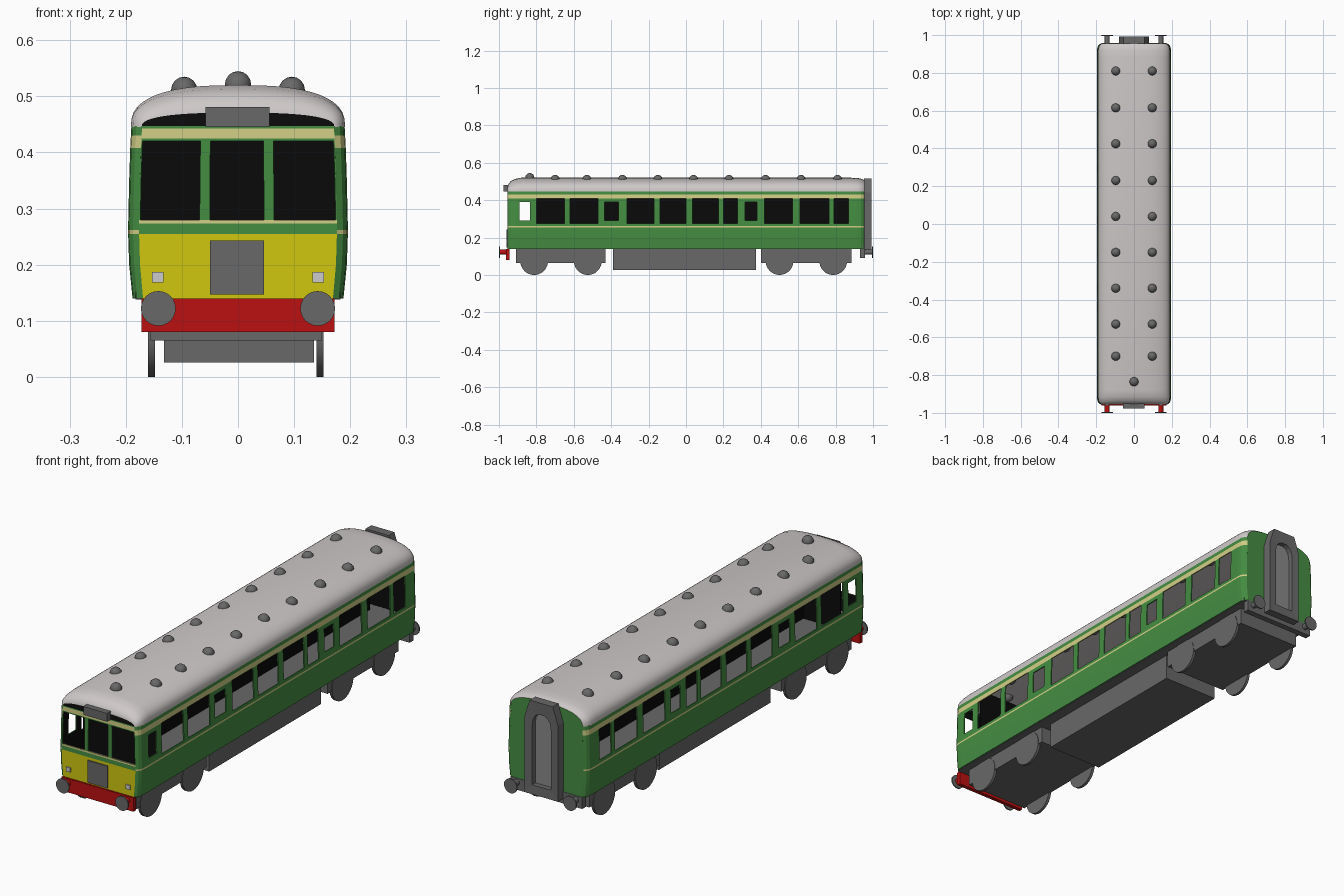
import bpy, bmesh, math
from mathutils import Vector, Matrix

if "Cube" in bpy.data.objects:
    bpy.data.objects.remove(bpy.data.objects["Cube"])


def mat(name, r, g, b):
    m = bpy.data.materials.new(name)
    m.diffuse_color = (r, g, b, 1)
    m.use_nodes = True
    m.node_tree.nodes["Principled BSDF"].inputs["Base Color"].default_value = m.diffuse_color
    return m


GREEN = mat("body green", .06, .27, .055)
CREAM = mat("cream line", .65, .63, .24)
YELLOW = mat("warning yellow", .63, .57, .005)
RED = mat("buffer red", .5, .005, .005)
ROOF = mat("roof grey", .62, .58, .58)
METAL = mat("dark grey metal", .14, .14, .14)
BLACK = mat("black interior", .003, .003, .003)
LAMP = mat("lamp grey", .6, .6, .6)
DOOR = mat("door grey", .25, .25, .25)


def finish(name, bm, mats, smooth=False, normals=True):
    if normals:
        bmesh.ops.recalc_face_normals(bm, faces=bm.faces)
    me = bpy.data.meshes.new(name)
    bm.to_mesh(me)
    bm.free()
    for m in mats:
        me.materials.append(m)
    ob = bpy.data.objects.new(name, me)
    bpy.context.collection.objects.link(ob)
    if smooth:
        bpy.ops.object.select_all(action='DESELECT')
        ob.select_set(True)
        bpy.context.view_layer.objects.active = ob
        bpy.ops.object.shade_smooth_by_angle(angle=math.radians(40))
    return ob


def box(name, x, y, z, m):
    """Box from (low, high) pairs."""
    bm = bmesh.new()
    c = [(a + b) / 2 for a, b in (x, y, z)]
    s = [b - a for a, b in (x, y, z)]
    bmesh.ops.create_cube(bm, size=1, matrix=Matrix.Translation(c) @ Matrix.Diagonal((*s, 1)))
    return finish(name, bm, [m])


def cyl(name, c, r, depth, axis, m, seg=24):
    bm = bmesh.new()
    rot = Matrix.Rotation(math.pi / 2, 4, 'Y' if axis == 'x' else 'X')
    bmesh.ops.create_cone(bm, cap_ends=True, segments=seg, radius1=r, radius2=r, depth=depth,
                          matrix=Matrix.Translation(c) @ rot)
    return finish(name, bm, [m], True)


def interp(t, pts):
    for (a, va), (b, vb) in zip(pts, pts[1:]):
        if t <= b:
            return va + (vb - va) * max(0, t - a) / (b - a)
    return pts[-1][1]


def half_width(z):
    return interp(z, [(.14, .188), (.2, .194), (.26, .196), (.35, .194), (.41, .192), (.447, .19)])


def plan(y):
    return interp(abs(y), [(.915, 1), (.935, .99), (.948, .955), (.955, .9)])


def panel(name, us, zs, pos, windows, paint, mats):
    """Wall sheet with window holes, painted by height, black inside."""
    bm = bmesh.new()
    us, zs = sorted(set(us)), sorted(set(zs))
    v = [[bm.verts.new(pos(u, z)) for z in zs] for u in us]
    for i in range(len(us) - 1):
        for j in range(len(zs) - 1):
            u, z = (us[i] + us[i + 1]) / 2, (zs[j] + zs[j + 1]) / 2
            if any(a < u < b and c < z < d for a, b, c, d in windows):
                continue
            f = bm.faces.new((v[i][j], v[i + 1][j], v[i + 1][j + 1], v[i][j + 1]))
            f.material_index = paint(z)
    ob = finish(name, bm, mats + [BLACK], normals=False)
    s = ob.modifiers.new("thickness", 'SOLIDIFY')
    s.thickness = .005
    s.offset = -1
    s.material_offset = len(mats)
    return ob


# side walls with windows
big = [(-.80, -.65), (-.62, -.47), (-.315, -.17), (-.14, 0), (.035, .175),
       (.2, .275), (.42, .57), (.61, .765), (.79, .87)]
small = [(-.89, -.835), (-.435, -.36), (.315, .38)]
wins = [(a, b, .275, .408) for a, b in big] + [(a, b, .29, .39) for a, b in small]
ends = [s * e for s in (-1, 1) for e in (.915, .935, .948, .955)]
side = panel("side_walls", ends + [e for w in wins for e in w[:2]],
             [.14, .2, .255, .262, .275, .29, .35, .39, .408, .43, .447],
             lambda y, z: (half_width(z) * plan(y), y, z), wins,
             lambda z: 1 if .255 < z < .262 or .408 < z < .43 else 0, [GREEN, CREAM])
side.modifiers.new("mirror", 'MIRROR')

# cab front with three windows
fw = [(-.173, -.068, .28, .42), (-.05, .046, .28, .42), (.064, .173, .28, .42)]
panel("cab_front", [-.175, .175] + [e for w in fw for e in w[:2]],
      [.14, .2, .255, .273, .28, .35, .42, .425, .443, .447],
      lambda x, z: (x / .175 * half_width(z) * .9, -.955, z), fw,
      lambda z: 2 if z < .255 else 1 if .273 < z < .28 or .425 < z < .443 else 0,
      [GREEN, CREAM, YELLOW])

# plain rear end
panel("rear_wall", [-.175, .175], [.14, .2, .26, .35, .447],
      lambda x, z: (-x / .175 * half_width(z) * .9, .955, z), [], lambda z: 0, [GREEN])

# domed roof, dark crescent at the front and green at the rear
bm = bmesh.new()
rings = []
for y, h in [(-.955, .026), (-.95, .041), (-.938, .056), (-.915, .068), (-.88, .075),
             (.88, .075), (.92, .073), (.943, .068), (.955, .06)]:
    ring = []
    for i in range(25):
        a = math.pi * i / 24
        c, s = math.cos(a), math.sin(a)
        x = math.copysign(abs(c) ** (2 / 2.6), c) * .191 * plan(y)
        ring.append(bm.verts.new((x, y, .445 + h * max(s, 0) ** (2 / 2.6))))
    rings.append(ring)
for r, q in zip(rings, rings[1:]):
    for i in range(24):
        bm.faces.new((r[i], r[i + 1], q[i + 1], q[i]))
bm.faces.new(rings[0]).material_index = 1
bm.faces.new(rings[-1]).material_index = 2
finish("roof", bm, [ROOF, BLACK, GREEN], True)

# roof vents
vents = [(s * .096, y, .511) for s in (-1, 1)
         for y in (.81, .615, .425, .23, .04, -.15, -.34, -.53, -.7)] + [(0, -.835, .521)]
for p in vents:
    bm = bmesh.new()
    bmesh.ops.create_uvsphere(bm, u_segments=14, v_segments=8, radius=.024, matrix=Matrix.Translation(p))
    finish("roof_vent", bm, [METAL], True)

# interior floor and dark partitions
box("floor", (-.183, .183), (-.945, .945), (.138, .2), METAL)
box("centre_partition", (-.003, .003), (-.8, .9), (.2, .42), BLACK)
box("cab_partition", (-.18, .18), (-.806, -.8), (.2, .47), BLACK)

# cab front fittings
box("destination_box", (-.058, .056), (-.977, -.94), (.445, .481), METAL)
box("front_door_plate", (-.05, .046), (-.961, -.954), (.147, .243), METAL)
box("front_beam", (-.172, .172), (-.962, -.945), (.08, .14), RED)
box("rear_beam", (-.172, .172), (.93, .957), (.09, .14), METAL)
for s in (-1, 1):
    box("marker_lamp", (s * .143 - .01, s * .143 + .01), (-.96, -.954), (.168, .187), LAMP)
    # buffers
    cyl("front_buffer_shaft", (s * .142, -.975, .122), .013, .04, 'y', RED, 16)
    cyl("front_buffer_head", (s * .142, -.997, .122), .031, .006, 'y', METAL)
    cyl("rear_buffer_shaft", (s * .142, .975, .122), .013, .04, 'y', METAL, 16)
    cyl("rear_buffer_head", (s * .142, .997, .122), .031, .006, 'y', METAL)

# rear gangway: chamfered frame around a recessed arched door
half_out = [(.08, .11), (.08, .3), (.08, .44), (.068, .478), (.055, .515), (.025, .515)]
half_in = [(.045, .15), (.045, .3), (.045, .41), (.041, .435), (.03, .453), (.014, .463)]
bm = bmesh.new()


def loop(half, y):
    return [bm.verts.new((x, y, z)) for x, z in half + [(-x, z) for x, z in reversed(half)]]


loops = [loop(half_out, .953), loop(half_out, .992), loop(half_in, .99), loop(half_in, .968)]
for r, q in zip(loops, loops[1:]):
    for i in range(len(r)):
        k = (i + 1) % len(r)
        bm.faces.new((r[i], r[k], q[k], q[i]))
bm.faces.new(loops[-1]).material_index = 1
bm.faces.new(loops[0])
finish("gangway", bm, [METAL, DOOR])

# underframe, bogies and wheels
box("equipment_box", (-.132, .135), (-.39, .375), (.026, .14), METAL)
for y0, y1, wheels in ((-.91, -.43, (-.812, -.525)), (.4, .885, (.5, .787))):
    box("bogie", (-.156, .15), (y0, y1), (.065, .14), METAL)
    for y in wheels:
        for s in (-1, 1):
            cyl("wheel", (s * .15 - .004, y, .074), .074, .012, 'x', METAL, 32)
